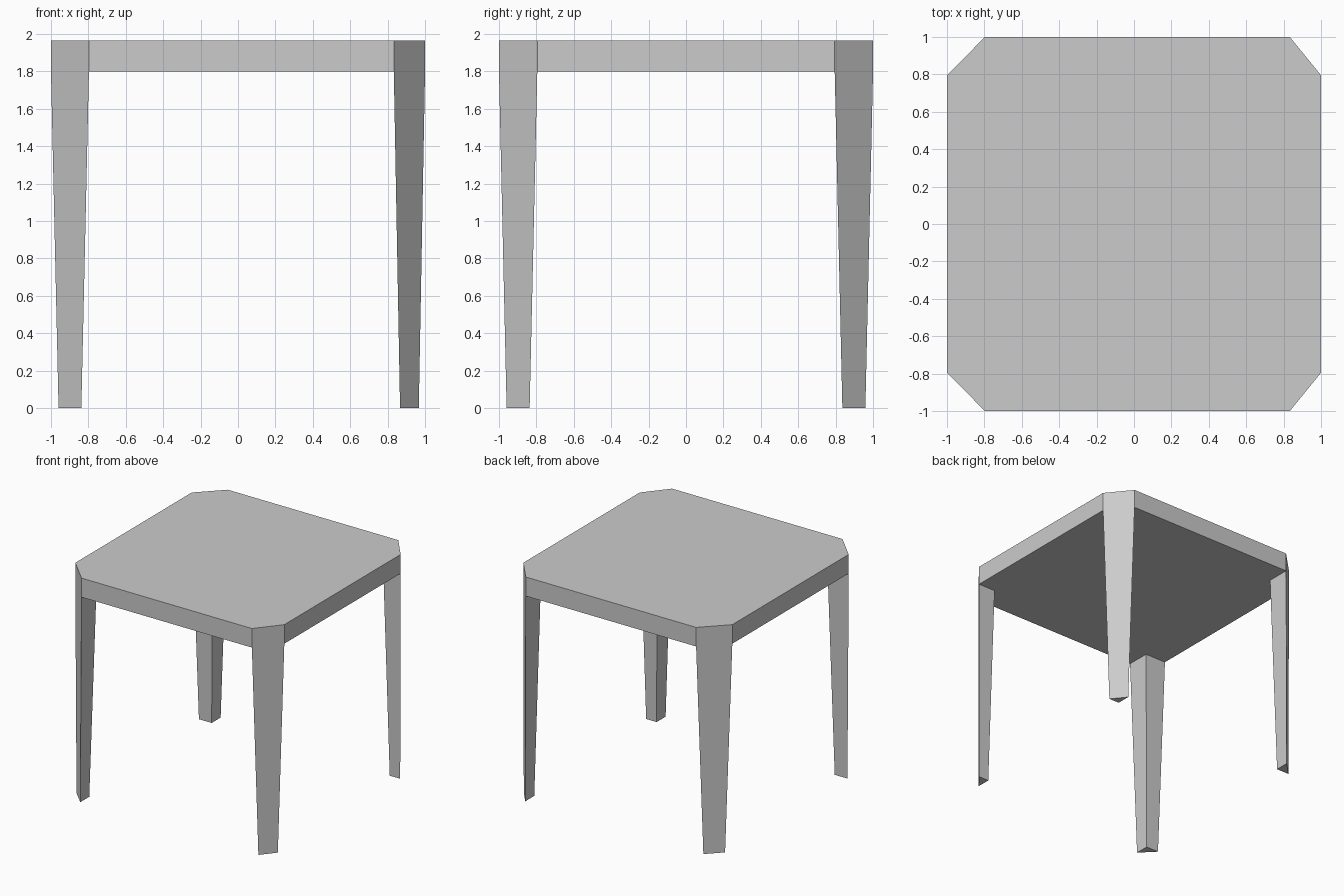
import bpy
import bmesh

if "Cube" in bpy.data.objects:
    bpy.data.objects.remove(bpy.data.objects["Cube"])

TOP_Z, UNDER_Z = 1.965, 1.80
CORNER_Y = 0.795        # where every corner cut meets the side edges
FOOT_SCALE = 0.6        # leg taper about the middle of its outer face


def loft(name, lower, upper, z0, z1, cap_top=True):
    """Flat-sided solid between two outlines with equal point counts."""
    bm = bmesh.new()
    a = [bm.verts.new((x, y, z0)) for x, y in lower]
    b = [bm.verts.new((x, y, z1)) for x, y in upper]
    n = len(a)
    bm.faces.new(a[::-1])
    if cap_top:
        bm.faces.new(b)
    for i in range(n):
        j = (i + 1) % n
        bm.faces.new((a[i], a[j], b[j], b[i]))
    bmesh.ops.recalc_face_normals(bm, faces=bm.faces)
    mesh = bpy.data.meshes.new(name)
    bm.to_mesh(mesh)
    bm.free()
    obj = bpy.data.objects.new(name, mesh)
    bpy.context.collection.objects.link(obj)
    return obj


# Table top: square with cut corners, narrower cuts on the right
cut_x = {-1: -0.797, 1: 0.833}
outline = [(cut_x[-1], -1), (cut_x[1], -1), (1, -CORNER_Y), (1, CORNER_Y),
           (cut_x[1], 1), (cut_x[-1], 1), (-1, CORNER_Y), (-1, -CORNER_Y)]
loft("table_top", outline, outline, UNDER_Z, TOP_Z)

# Triangular tapered legs, outer face flush with the cut corner
for sx, side in ((-1, "left"), (1, "right")):
    for sy, end in ((-1, "front"), (1, "back")):
        cx = cut_x[sx]
        tri = [(cx, sy), (sx, sy * CORNER_Y), (cx, sy * CORNER_Y)]
        if sx * sy > 0:
            tri.reverse()
        mx, my = (cx + sx) / 2, sy * (1 + CORNER_Y) / 2
        foot = [(mx + (x - mx) * FOOT_SCALE, my + (y - my) * FOOT_SCALE)
                for x, y in tri]
        loft(f"{end}_{side}_leg", foot, tri, 0, UNDER_Z, cap_top=False)
